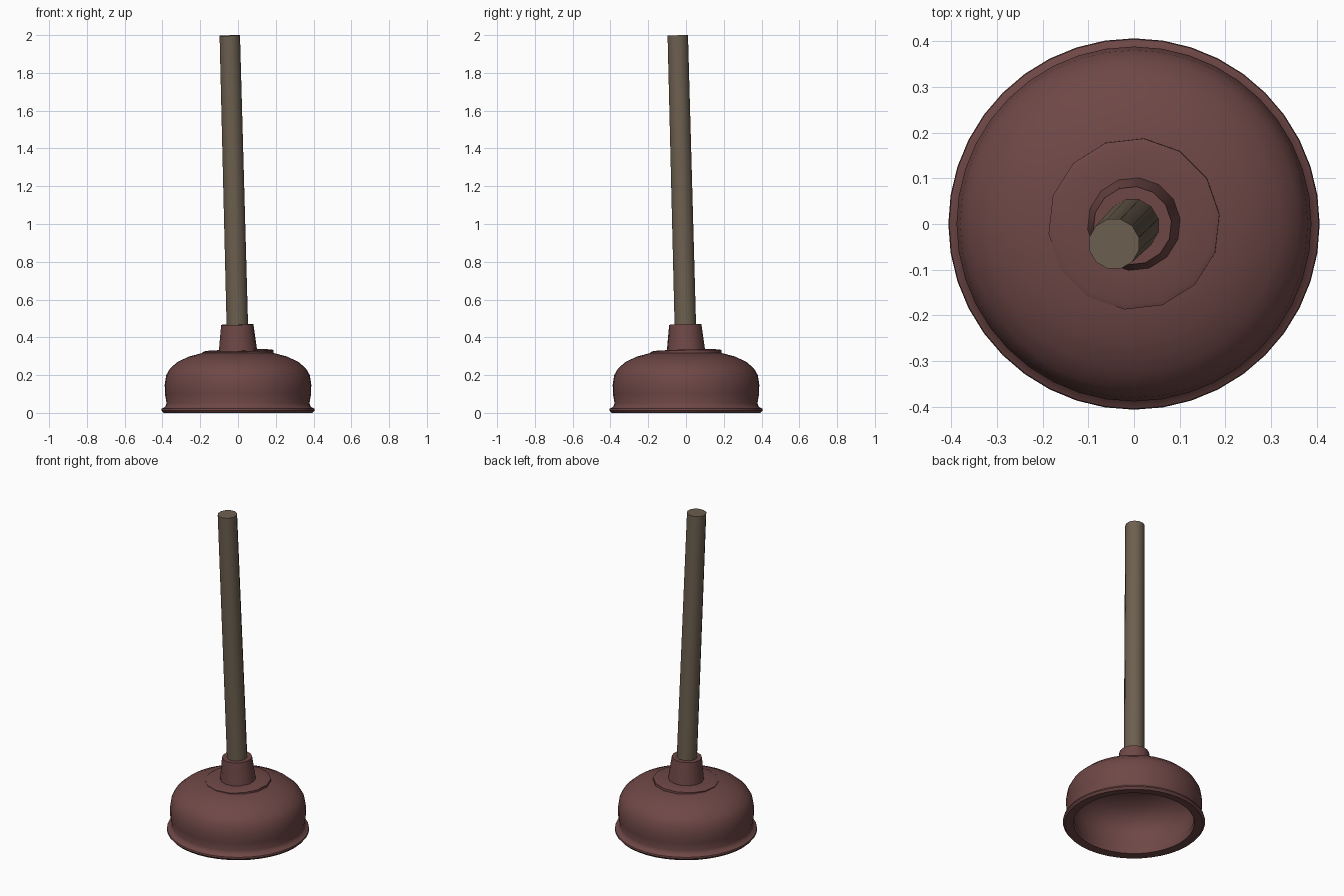
import bpy
import bmesh
import math
from mathutils import Matrix, Vector

cube = bpy.data.objects.get("Cube")
if cube:
    bpy.data.objects.remove(cube, do_unlink=True)


def material(name, rgb):
    mat = bpy.data.materials.new(name)
    mat.use_nodes = True
    color = (*rgb, 1.0)
    mat.diffuse_color = color
    bsdf = mat.node_tree.nodes["Principled BSDF"]
    bsdf.inputs["Base Color"].default_value = color
    bsdf.inputs["Roughness"].default_value = 0.7
    return mat


def lathe(name, profile, sides, mat, matrix=Matrix(), angle=40):
    """Spin (radius, height) points about z; zero radius closes an end."""
    bm = bmesh.new()
    verts = [bm.verts.new((r, 0, z)) for r, z in profile]
    edges = [bm.edges.new(pair) for pair in zip(verts, verts[1:])]
    bmesh.ops.spin(bm, geom=verts + edges, axis=(0, 0, 1), cent=(0, 0, 0),
                   angle=math.tau, steps=sides, use_duplicate=False)
    bmesh.ops.remove_doubles(bm, verts=bm.verts, dist=0.0005)
    bmesh.ops.recalc_face_normals(bm, faces=bm.faces)
    bm.transform(matrix)
    mesh = bpy.data.meshes.new(name)
    bm.to_mesh(mesh)
    bm.free()
    mesh.materials.append(mat)
    obj = bpy.data.objects.new(name, mesh)
    bpy.context.collection.objects.link(obj)
    bpy.ops.object.select_all(action="DESELECT")
    obj.select_set(True)
    bpy.context.view_layer.objects.active = obj
    bpy.ops.object.shade_smooth_by_angle(angle=math.radians(angle))
    return obj


rubber = material("dull red rubber", (0.155, 0.064, 0.061))
wood = material("grey brown wood", (0.15, 0.115, 0.078))

# Hollow cup: outer dome, flared rim, then the inner dome
lathe("rubber_cup", [
    (0, 0.325), (0.185, 0.318), (0.26, 0.298), (0.32, 0.27), (0.36, 0.235),
    (0.38, 0.2), (0.388, 0.15), (0.387, 0.1), (0.378, 0.05), (0.386, 0.032),
    (0.404, 0.022), (0.406, 0.013), (0.395, 0.0), (0.345, 0.004),
    (0.34, 0.03), (0.355, 0.08), (0.358, 0.15), (0.335, 0.21),
    (0.27, 0.265), (0.17, 0.29), (0, 0.297),
], 40, rubber)

# The collar and handle share one slightly leaning axis
lean = Vector((-0.026, -0.026, 1)).to_track_quat("Z", "Y").to_matrix().to_4x4()
axis = Matrix.Translation((0, 0, 0.325)) @ lean

# Flange and tapered socket
lathe("collar", [
    (0, -0.015), (0.188, -0.015), (0.188, 0.002), (0.178, 0.006),
    (0.102, 0.006), (0.086, 0.143), (0, 0.143),
], 14, rubber, axis)

# Wooden handle
lathe("handle", [
    (0, 0.05), (0.059, 0.05), (0.056, 1.674), (0, 1.674),
], 12, wood, axis)
